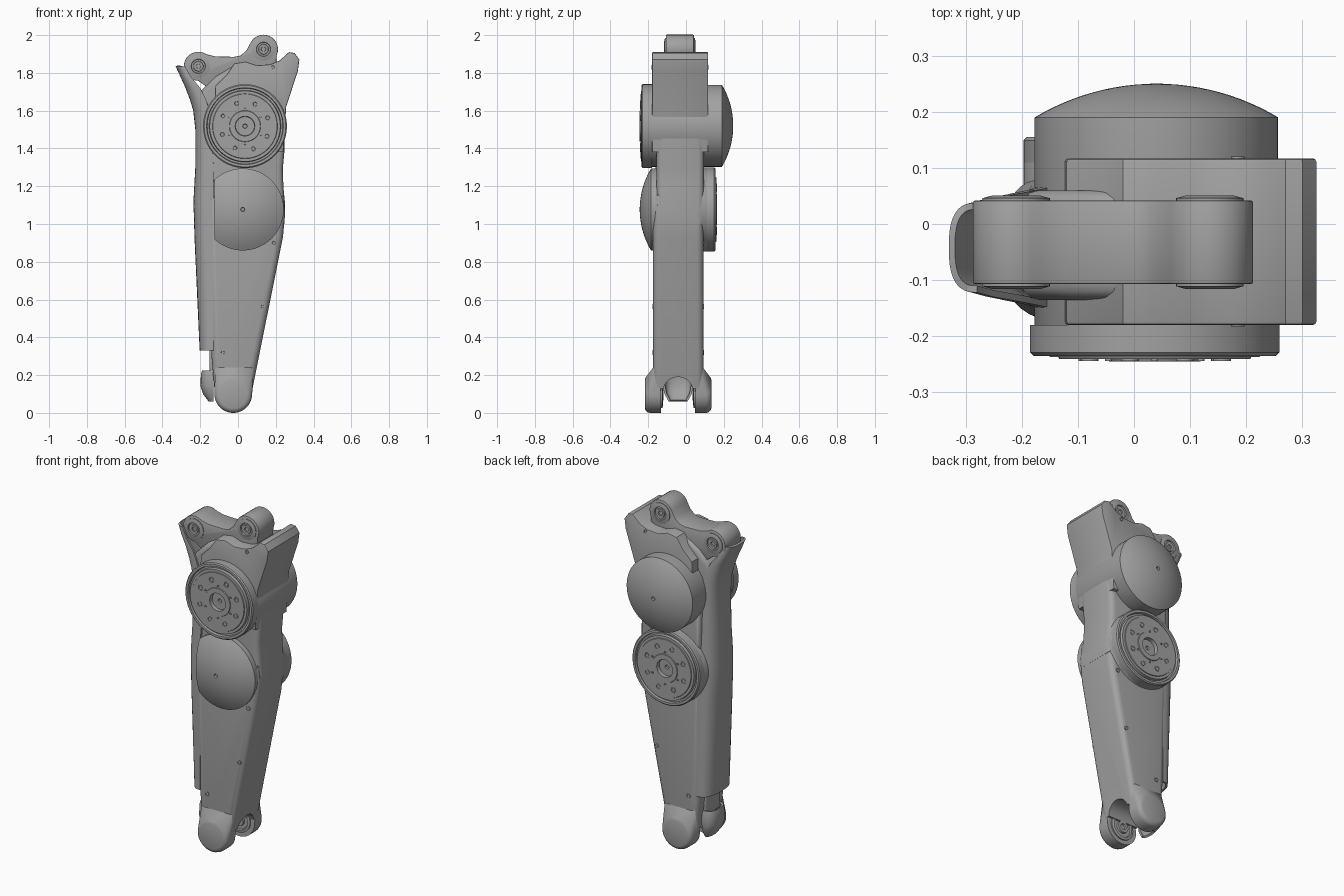
import bpy, bmesh, math
from mathutils import Matrix, Vector

if "Cube" in bpy.data.objects:
    bpy.data.objects.remove(bpy.data.objects["Cube"])

grey = bpy.data.materials.new("satin grey")
grey.use_nodes = True
colour = (0.36, 0.36, 0.36, 1)
grey.diffuse_color = colour
grey.node_tree.nodes["Principled BSDF"].inputs["Base Color"].default_value = colour
parts = []
MID = -0.042  # centre plane of the leg in y


def finish(name, bm):
    bmesh.ops.remove_doubles(bm, verts=bm.verts, dist=0.0002)
    bmesh.ops.recalc_face_normals(bm, faces=bm.faces)
    mesh = bpy.data.meshes.new(name)
    bm.to_mesh(mesh)
    bm.free()
    mesh.materials.append(grey)
    ob = bpy.data.objects.new(name, mesh)
    bpy.context.collection.objects.link(ob)
    parts.append(ob)
    return ob


def prism(name, outline, y0, y1, bevel=0.0, segments=3):
    """Extrude an x-z outline along y and round its rims."""
    bm = bmesh.new()
    face = bm.faces.new([bm.verts.new((x, y0, z)) for x, z in outline])
    new = bmesh.ops.extrude_face_region(bm, geom=[face])["geom"]
    bmesh.ops.translate(bm, vec=(0, y1 - y0, 0), verts=[v for v in new if isinstance(v, bmesh.types.BMVert)])
    if bevel:
        rims = [e for e in bm.edges if abs(e.verts[0].co.y - e.verts[1].co.y) < 1e-5]
        bmesh.ops.bevel(bm, geom=rims, offset=bevel, segments=segments, profile=0.5, affect='EDGES')
    return finish(name, bm)


def lathe(name, cx, cz, profile, steps=64, clip_x=None):
    """Turn (radius, y) points about an axis parallel to y."""
    bm = bmesh.new()
    verts = [bm.verts.new((cx + r, y, cz)) for r, y in profile]
    edges = [bm.edges.new(pair) for pair in zip(verts, verts[1:])]
    bmesh.ops.spin(bm, geom=verts + edges, cent=(cx, 0, cz), axis=(0, 1, 0),
                   angle=math.tau, steps=steps)
    bmesh.ops.remove_doubles(bm, verts=bm.verts, dist=0.0002)
    if clip_x is not None:
        cut = bmesh.ops.bisect_plane(bm, geom=bm.verts[:] + bm.edges[:] + bm.faces[:],
                                     plane_co=(clip_x, 0, 0), plane_no=(-1, 0, 0), clear_outer=True)
        bmesh.ops.holes_fill(bm, edges=[e for e in cut["geom_cut"] if isinstance(e, bmesh.types.BMEdge)])
    return finish(name, bm)


def dome(r, y, s, rise=0.06, steps=12):
    """Profile of a shallow spherical cap with a small centre dimple."""
    big = (r * r + rise * rise) / (2 * rise)
    top = math.asin(r / big)
    arc = [top * (1 - i / steps) for i in range(steps)]
    pts = [(big * math.sin(a), y + s * (rise - big + big * math.cos(a))) for a in arc]
    tip = y + s * rise
    return pts + [(0.011, tip), (0.009, tip - s * 0.012), (0, tip - s * 0.012)]


def screw(name, x, z, y, s, r=0.016):
    lathe(name, x, z, [(r, y - s * 0.004), (r, y + s * 0.003), (r * 0.7, y + s * 0.003),
                       (r * 0.6, y + s * 0.0005), (0, y + s * 0.0005)], 16)


def output_face(name, cx, cz, y, s):
    """Stepped motor output plate with hub and a ring of bolts."""
    steps = [(0.222, -0.055), (0.222, -0.006), (0.216, 0), (0.203, 0), (0.2, -0.014), (0.19, -0.014),
             (0.187, 0.002), (0.172, 0.002), (0.17, 0.006), (0.083, 0.006), (0.081, 0.01), (0.052, 0.01),
             (0.05, -0.012), (0.012, -0.012), (0.01, -0.022), (0, -0.022)]
    lathe(name, cx, cz, [(r, y + s * d) for r, d in steps])
    for i in range(8):
        a = math.tau * (i + 0.45) / 8
        screw(name + "_bolt", cx + 0.128 * math.cos(a), cz + 0.128 * math.sin(a), y + s * 0.006, s)
    for i in range(6):
        a = math.tau * (i + 0.5) / 6
        screw(name + "_pin", cx + 0.095 * math.cos(a), cz + 0.095 * math.sin(a), y + s * 0.006, s, 0.006)


# Upper motor: output at the front, dome at the back
lathe("upper_motor_housing", 0.04, 1.52, [(0, -0.2), (0.212, -0.2), (0.217, -0.19), (0.217, 0.19)] + dome(0.217, 0.19, 1))
output_face("upper_motor_output", 0.037, 1.518, -0.235, -1)

# Lower motor: dome at the front, output at the back
lathe("lower_motor_housing", 0.025, 1.077, [(0, 0.12), (0.216, 0.12), (0.222, 0.11), (0.222, -0.15),
                                            (0.214, -0.157), (0, -0.157)])
lathe("lower_motor_dome", 0.025, 1.077, [(0, -0.14), (0.217, -0.14), (0.217, -0.185)] + dome(0.217, -0.185, -1),
      clip_x=-0.125)
output_face("lower_motor_output", 0.025, 1.077, 0.155, 1)
for i in range(4):
    a = math.pi + (i - 1.5) * 0.28
    screw("lower_flange_bolt", 0.025 + 0.185 * math.cos(a), 1.077 + 0.185 * math.sin(a), -0.157, -1, 0.02)

# Upper bracket, its core and the waist between the motors
prism("upper_bracket", [(0.325, 1.87), (0.3, 1.905), (0.27, 1.91), (0.22, 1.865), (0.17, 1.845), (0.1, 1.84),
                        (0.04, 1.86), (-0.02, 1.85), (-0.06, 1.79), (-0.12, 1.73), (-0.13, 1.5), (-0.1, 1.38),
                        (0.24, 1.38), (0.255, 1.62), (0.317, 1.81)], -0.18, 0.117, 0.006, 2)
prism("bracket_core", [(-0.02, 1.84), (-0.12, 1.78), (-0.2, 1.7), (-0.2, 1.4), (0.2, 1.4), (0.2, 1.8)],
      -0.135, 0.06, 0.03)
prism("waist", [(-0.16, 1.5), (-0.16, 1.0), (0.245, 1.0), (0.25, 1.1), (0.24, 1.2), (0.238, 1.3),
                (0.247, 1.4), (0.245, 1.5)], -0.155, 0.095, 0.03)


# Top linkage bar with two eyes
def arc(cx, cz, r, start, end, n=14):
    span = [math.radians(start + (end - start) * i / n) for i in range(n + 1)]
    return [(cx + r * math.cos(a), cz + r * math.sin(a)) for a in span]


EYES = [(-0.21, 1.835), (0.135, 1.925)]
prism("linkage_bar", arc(*EYES[1], 0.077, -25, 155) + [(0.045, 1.92), (0.015, 1.892), (-0.02, 1.885), (-0.12, 1.887)]
      + arc(*EYES[0], 0.077, 55, 270) + [(-0.13, 1.7), (0.12, 1.7), (0.2, 1.82)], -0.107, 0.042, 0.004, 2)
for x, z in EYES:
    for y, s in ((-0.107, -1), (0.042, 1)):
        rings = [(0.06, -0.005), (0.06, 0.004), (0.042, 0.009), (0.038, 0.009), (0.036, 0.001),
                 (0.027, 0.001), (0.025, 0.006), (0.013, 0.006), (0.011, -0.004), (0, -0.004)]
        lathe("eye_bearing", x, z, [(r, y + s * d) for r, d in rings], 40)

# Lower leg with an arch between the feet
leg = prism("lower_leg", [(-0.16, 1.15), (0.24, 1.15), (0.25, 1.06), (0.238, 0.93), (0.077, 0.13),
                          (-0.125, 0.13), (-0.14, 0.3)], -0.175, 0.092, 0.035, 5)
bm = bmesh.new()
bmesh.ops.create_cone(bm, cap_ends=True, segments=48, radius1=0.08, radius2=0.08, depth=1,
                      matrix=Matrix.Translation((0, MID, 0.11)) @ Matrix.Rotation(math.pi / 2, 4, 'Y'))
cutter = finish("arch_cutter", bm)
parts.remove(cutter)
cutter.hide_render = True
cutter.hide_set(True)
cut = leg.modifiers.new("arch", 'BOOLEAN')
cut.operation, cut.object, cut.solver = 'DIFFERENCE', cutter, 'EXACT'

# Flared feet with an inner bearing
for side, s in (("front", -1), ("back", 1)):
    bm = bmesh.new()
    for r, d in ((0.1, 0.09), (0.1, 0.15), (0.096, 0.163), (0.087, 0.172), (0.075, 0.176)):
        for x, z in arc(-0.025, 0.1, r, 0, 360, 48)[:-1]:
            bm.verts.new((x, MID + s * d, z))
    for x, z, d in ((-0.12, 0.25, 0.125), (0.08, 0.25, 0.125), (-0.12, 0.2, 0.1), (0.08, 0.2, 0.1)):
        bm.verts.new((x, MID + s * d, z))
    bmesh.ops.convex_hull(bm, input=bm.verts)
    finish(side + "_foot", bm)
    hub = [(0.075, 0.095), (0.075, 0.083), (0.06, 0.08), (0.056, 0.088), (0.036, 0.088),
           (0.034, 0.076), (0.018, 0.076), (0.016, 0.086), (0, 0.086)]
    lathe(side + "_foot_bearing", -0.025, 0.1, [(r, MID + s * d) for r, d in hub], 40)


# Rounded cover shells along the rear edge: rows of (z, outer x, inner x, half width)
def shell(name, rows, thick=0.012, n=20):
    bm = bmesh.new()
    grid = []
    for z, xo, xi, w in rows:
        row = []
        for i in range(n + 1):
            a = math.pi * (i / n - 0.5)
            c, t = abs(math.cos(a)) ** 0.75, math.sin(a)
            row.append(bm.verts.new((xi + (xo - xi) * c, MID + w * math.copysign(abs(t) ** 0.75, t), z)))
        grid.append(row)
    for lo, hi in zip(grid, grid[1:]):
        for i in range(n):
            bm.faces.new((lo[i], lo[i + 1], hi[i + 1], hi[i]))
    bmesh.ops.recalc_face_normals(bm, faces=bm.faces)
    out = sum((f.normal.x for f in bm.faces))
    if out > 0:
        bmesh.ops.reverse_faces(bm, faces=bm.faces)
    bmesh.ops.solidify(bm, geom=bm.faces[:], thickness=thick)
    return finish(name, bm)


shell("rear_cover", [(1.835, -0.33, -0.28, 0.08), (1.78, -0.305, -0.25, 0.088), (1.72, -0.278, -0.2, 0.097),
                     (1.66, -0.255, -0.17, 0.103), (1.6, -0.237, -0.15, 0.107), (1.5, -0.226, -0.14, 0.112),
                     (1.3, -0.226, -0.13, 0.12), (1.12, -0.236, -0.13, 0.128), (0.92, -0.23, -0.13, 0.13),
                     (0.33, -0.203, -0.13, 0.13)])
shell("heel_flap", [(0.225, -0.19, -0.13, 0.075), (0.2, -0.197, -0.13, 0.08), (0.14, -0.198, -0.13, 0.08),
                    (0.1, -0.185, -0.13, 0.072), (0.06, -0.155, -0.13, 0.05)])
prism("heel_bridge", [(-0.15, 0.34), (-0.15, 0.2), (-0.1, 0.2), (-0.1, 0.34)], -0.11, 0.026, 0.01)

# Casing screws on both sides
for x, z in ((0.13, 0.563), (-0.08, 0.32), (0.19, 0.9)):
    screw("casing_screw", x, z, -0.175, -1, 0.013)
    screw("casing_screw", x, z, 0.092, 1, 0.013)
for y, s in ((-0.18, -1), (0.117, 1)):
    screw("bracket_screw", 0.185, 1.83, y, s, 0.012)

# Smooth shading with crisp edges
for ob in parts:
    ob.select_set(True)
bpy.context.view_layer.objects.active = parts[0]
bpy.ops.object.shade_smooth_by_angle(angle=math.radians(32))
